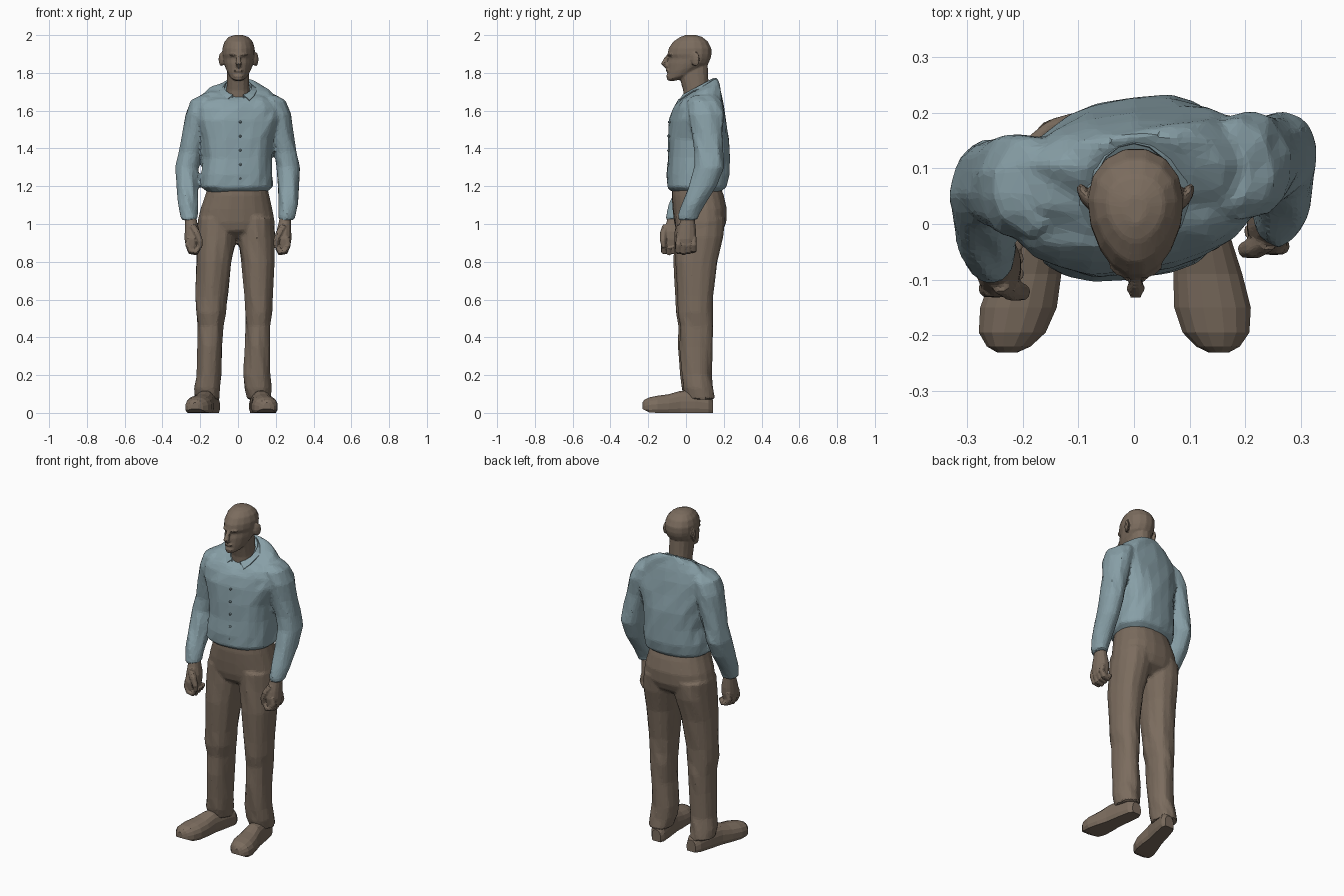
import bpy, bmesh, math, random
from mathutils import Vector, Matrix

if "Cube" in bpy.data.objects:
    bpy.data.objects.remove(bpy.data.objects["Cube"])

random.seed(4)


def material(name, rgb):
    m = bpy.data.materials.new(name)
    m.diffuse_color = (*rgb, 1)
    m.use_nodes = True
    m.node_tree.nodes["Principled BSDF"].inputs["Base Color"].default_value = m.diffuse_color
    return m


BROWN = material("warm brown", (0.198, 0.15, 0.112))
BLUE = material("shirt blue grey", (0.245, 0.348, 0.386))


def finish(name, bm, mat):
    bmesh.ops.recalc_face_normals(bm, faces=bm.faces)
    me = bpy.data.meshes.new(name)
    bm.to_mesh(me)
    bm.free()
    me.materials.append(mat)
    ob = bpy.data.objects.new(name, me)
    bpy.context.collection.objects.link(ob)
    return ob


def skin(name, rings, mat, caps=True, closed=True):
    """Join rows of points into a surface."""
    bm = bmesh.new()
    rows = [[bm.verts.new(p) for p in r] for r in rings]
    n = len(rows[0])
    for a, b in zip(rows, rows[1:]):
        for i in range(n if closed else n - 1):
            j = (i + 1) % n
            bm.faces.new((a[i], a[j], b[j], b[i]))
    if caps:
        bm.faces.new(rows[0])
        bm.faces.new(rows[-1])
    return finish(name, bm, mat)


def unit(n, power=2.0):
    out = []
    for i in range(n):
        t = 2 * math.pi * (i + 0.5) / n
        c, s = math.cos(t), math.sin(t)
        out.append((math.copysign(abs(c) ** (2 / power), c), math.copysign(abs(s) ** (2 / power), s)))
    return out


def body(name, rows, mat, n=18, power=2.3, egg=0.0, shear=0.0, wrinkle=0.0):
    """Loft of level rings: z, front y, back y, left x, right x, tilt."""
    rings = []
    for z, f, b, l, r, tilt in rows:
        cy, cx, ry, rx = (f + b) / 2, (l + r) / 2, (b - f) / 2, (r - l) / 2
        ring = []
        for u, v in unit(n, power):
            w = random.uniform(-wrinkle, wrinkle)
            x = cx + (rx + w) * u * (1 + egg * v)
            ring.append((x, cy + (ry + w) * v + shear * x, z + tilt * ry * v + w))
        rings.append(ring)
    return skin(name, rings, mat)


def tube(name, path, radii, mat, n=8):
    pts = [Vector(p) for p in path]
    rings = []
    for i, p in enumerate(pts):
        d = (pts[min(i + 1, len(pts) - 1)] - pts[max(i - 1, 0)]).normalized()
        v = d.cross(Vector((0, 1, 0))).normalized()
        u = v.cross(d)
        rings.append([p + radii[i] * (a * u + b * v) for a, b in unit(n)])
    return skin(name, rings, mat)


def ball(name, loc, scale, mat, turn=0.0, seg=10):
    bm = bmesh.new()
    m = Matrix.Translation(loc) @ Matrix.Rotation(turn, 4, 'Z') @ Matrix.Diagonal((*scale, 1))
    bmesh.ops.create_uvsphere(bm, u_segments=seg, v_segments=6, radius=1, matrix=m)
    return finish(name, bm, mat)


def fuse(name, parts, voxel, ratio, smooth=2):
    """Melt overlapping parts into one faceted skin."""
    bpy.ops.object.select_all(action='DESELECT')
    for p in parts:
        p.select_set(True)
    bpy.context.view_layer.objects.active = parts[0]
    bpy.ops.object.join()
    ob = parts[0]
    ob.name = name
    ob.modifiers.new("melt", 'REMESH').voxel_size = voxel
    mod = ob.modifiers.new("soften", 'SMOOTH')
    mod.iterations = smooth
    ob.modifiers.new("facets", 'DECIMATE').ratio = ratio
    return ob


# Head with recessed eye line, and facial features
H = [(1.765, -.075, .02, .028, .2), (1.785, -.102, .06, .05, .3), (1.82, -.100, .10, .068, .2),
     (1.85, -.098, .12, .077, 0), (1.876, -.09, .132, .081, 0), (1.898, -.1, .137, .085, 0),
     (1.93, -.093, .136, .085, 0), (1.965, -.07, .118, .074, 0), (1.99, -.032, .087, .052, 0),
     (2.001, .0, .05, .018, 0)]
head = [body("head", [(z, f, b, .003 - w, .003 + w, t) for z, f, b, w, t in H], BROWN, 16, 2.0, egg=.17),
        body("neck", [(1.63, -.01, .13, -.066, .066, .2), (1.72, -.015, .12, -.061, .061, .2),
                      (1.83, -.045, .115, -.06, .06, .2)], BROWN, 14),
        tube("nose", [(.003, -.085, 1.9), (.003, -.106, 1.872), (.003, -.117, 1.85), (.003, -.1, 1.832)],
             [.01, .013, .018, .012], BROWN, 6),
        ball("lips", (.003, -.094, 1.812), (.026, .013, .01), BROWN),
        ball("chin", (.003, -.086, 1.782), (.028, .019, .017), BROWN)]
for side in (-1, 1):
    head.append(ball("ear", (.003 + side * .091, .05, 1.872), (.011, .026, .038), BROWN, side * -.45))
    head.append(ball("brow", (.003 + side * .026, -.083, 1.896), (.024, .013, .008), BROWN, side * .4))
fuse("head_and_neck", head, .006, .25, 1)

# Shirt torso
shirt = [body("torso", [
    (1.172, -.075, .185, -.165, .155, 0), (1.195, -.1, .213, -.195, .185, 0),
    (1.26, -.101, .226, -.192, .185, 0), (1.35, -.096, .228, -.18, .178, 0),
    (1.45, -.09, .223, -.192, .19, 0), (1.55, -.083, .21, -.224, .222, 0),
    (1.62, -.062, .196, -.232, .237, .05), (1.667, -.047, .183, -.204, .208, .22),
    (1.702, -.036, .172, -.155, .16, .45), (1.718, -.026, .16, -.088, .092, .62)],
    BLUE, 22, 2.5, shear=.1, wrinkle=.005)]

# Sleeves and hands; the left arm hangs further forward
ARM = [(1.678, .165, .095, .035, .065), (1.65, .187, .1, .062, .09), (1.58, .209, .105, .071, .095),
       (1.48, .228, .112, .067, .084), (1.38, .252, .12, .063, .077), (1.3, .268, .122, .062, .08),
       (1.2, .269, .088, .058, .075), (1.1, .264, .037, .051, .062), (1.045, .26, .015, .045, .054),
       (1.022, .258, .01, .043, .051)]
PALM = [(1.06, .254, .012, .028, .034), (1.01, .248, .008, .033, .041), (.96, .243, .003, .04, .052),
        (.92, .243, .0, .041, .056), (.88, .243, .0, .034, .05), (.86, .243, .0, .02, .044)]
for side, base, swing, label in ((-1, .028, .042, "left"), (1, .0, .0, "right")):
    def limb(rows):
        out = []
        for z, x, y, rx, ry in rows:
            y -= base + swing * (1.67 - z) / .64
            out.append((z, y - ry, y + ry, side * x - rx, side * x + rx, 0))
        return out
    shirt.append(body(label + "_sleeve", limb(ARM), BLUE, 14, 2.1, wrinkle=.005))
    hand = [body(label + "_palm", limb(PALM), BROWN, 12, 2.2)]
    back = base + swing * 1.15
    for k in range(4):
        y = -.04 + .027 * k - back
        s = .006 * abs(k - 1)
        hand.append(tube("finger", [(side * .258, y, .93), (side * .265, y, .89), (side * .25, y, .853 + s),
                                    (side * .222, y, .847 + s), (side * .206, y, .875 + s)],
                         [.015, .016, .017, .016, .012], BROWN))
    hand.append(tube("thumb", [(side * .242, -.03 - back, .99), (side * .218, -.043 - back, .95),
                               (side * .201, -.046 - back, .91), (side * .2, -.042 - back, .875)],
                     [.019, .02, .016, .011], BROWN))
    fuse(label + "_hand", hand, .005, .2, 1)
fuse("shirt", shirt, .01, .18, 2)

# Collar: a folded band open at the throat, with two points
top, fold, low = [], [], []
for i in range(15):
    t = math.radians(-158 + 316 * i / 14)
    tip = .024 * max(0, abs(i - 7) - 5) / 2
    drape = -.006 + .024 * (1 + math.cos(t)) + tip
    for row, grow, drop, a in ((top, -.006, .03, t), (fold, 0, 0, t), (low, .036, drape, t * .9)):
        x, y = (.072 + grow * .8) * math.sin(a), .06 + (.085 + grow) * math.cos(a)
        if row is low and y > .06:
            y -= .02 * math.cos(a)
        row.append((x, y, 1.727 + .54 * (y - .06) - drop))
collar = skin("collar", [top, fold, low], BLUE, caps=False, closed=False)
mod = collar.modifiers.new("thickness", 'SOLIDIFY')
mod.thickness = .006

# Shirt buttons
for i in range(5):
    ball("button", (.012, -.092 + .004 * (i == 4), 1.24 + .075 * i), (.007, .008, .007), BLUE, seg=8)

# Trousers: seat and two legs
trousers = [body("seat", [
    (1.22, -.07, .175, -.155, .15, 0), (1.15, -.075, .2, -.175, .167, 0),
    (1.08, -.07, .216, -.2, .183, 0), (1.01, -.062, .213, -.216, .196, 0),
    (.965, -.05, .195, -.214, .194, 0), (.925, .0, .14, -.15, .14, 0)], BROWN, 20, 2.3, shear=.06)]
LEG = [(1.03, -.055, .205, -.21, .0, -.01, .19), (.93, -.059, .195, -.219, -.007, .0, .198),
       (.8, -.063, .166, -.221, -.031, .018, .197), (.62, -.052, .142, -.225, -.054, .033, .185),
       (.53, -.05, .138, -.22, -.063, .038, .18), (.46, -.035, .139, -.214, -.074, .041, .174),
       (.35, -.036, .136, -.214, -.083, .038, .172), (.2, -.028, .132, -.222, -.088, .03, .17),
       (.13, -.02, .14, -.232, -.092, .036, .177), (.07, .0, .149, -.226, -.097, .05, .174)]
for name, k in (("left_leg", 3), ("right_leg", 5)):
    trousers.append(body(name, [(*r[:3], r[k], r[k + 1], 0) for r in LEG], BROWN, 14, 2.2,
                         shear=.03, wrinkle=.005))
fuse("trousers", trousers, .01, .18, 1)

# Shoes: flat-soled lofts from heel to toe, splayed outwards
SHOE = [(.143, .03, .07), (.12, .045, .1), (.05, .05, .12), (-.03, .052, .118), (-.09, .063, .1),
        (-.15, .07, .092), (-.195, .061, .083), (-.22, .04, .07), (-.231, .018, .055)]
for label, x0, slope in (("left_shoe", -.17, .25), ("right_shoe", .12, -.14)):
    skin(label, [[(x0 + slope * y + w * u, y, max(.02 * max(0, -y - .19) / .04, h * (.35 + .65 * v)))
                  for u, v in unit(16, 2.3)] for y, w, h in SHOE], BROWN)
